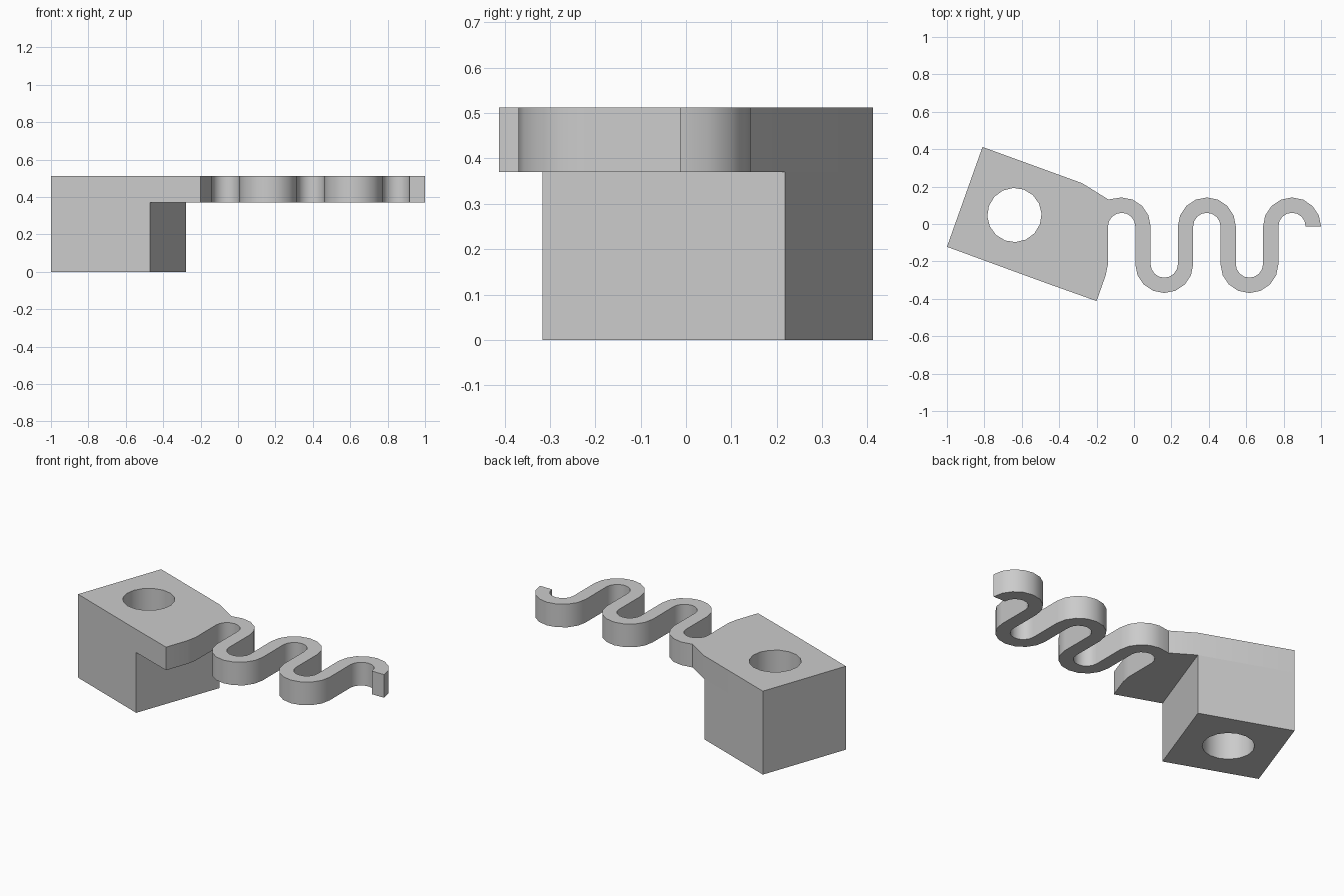
import bpy, bmesh, math
from mathutils import Vector

cube = bpy.data.objects.get("Cube")
if cube:
    bpy.data.objects.remove(cube, do_unlink=True)

TOP, SHELF = 0.512, 0.37          # top of the part, underside of the spring
BEND, HALF = 0.114, 0.041         # bend radius of the spring, half its width
HIGH, LOW = -0.013, -0.214        # centre lines of the upper and lower bends
FIRST, STEPS = -0.066, 8          # first bend centre, segments per half turn

grey = bpy.data.materials.new("plain grey")
grey.use_nodes = True
grey.diffuse_color = (0.6, 0.6, 0.6, 1)
grey.node_tree.nodes["Principled BSDF"].inputs["Base Color"].default_value = grey.diffuse_color


def spring_edge(side):
    """One edge of the spring from left to right; side is +1 upper, -1 lower."""
    points = []
    for i in range(5):
        up = 1 if i % 2 == 0 else -1
        radius = BEND + side * up * HALF
        cx, cy = FIRST + 2 * BEND * i * 0.9987, HIGH if up > 0 else LOW
        for s in range(STEPS + 1):
            a = math.pi * (1 - s / STEPS)
            points.append((cx + radius * math.cos(a), cy + up * radius * math.sin(a)))
    return points


# Outlines seen from above: square block, and the neck running into the spring
block = [(-0.47, -0.316), (-0.277, 0.218), (-0.81, 0.412), (-1.0, -0.122)]
upper = [(-0.137, 0.131)] + spring_edge(1)[STEPS // 2:]
lower = [(-0.2, -0.412), (-0.151, -0.273), (-0.139, LOW)] + spring_edge(-1)

bm = bmesh.new()
block_verts = [bm.verts.new((x, y, TOP)) for x, y in block]
arm_points = upper + lower[::-1]
arm_verts = block_verts[1::-1][:1] + [bm.verts.new((x, y, TOP)) for x, y in arm_points] + block_verts[:1]
block_face = bm.faces.new(block_verts)
arm_face = bm.faces.new(arm_verts)


def extrude_down(faces, depth, keep):
    out = bmesh.ops.extrude_face_region(bm, geom=faces, use_keep_orig=keep)["geom"]
    verts = [g for g in out if isinstance(g, bmesh.types.BMVert)]
    bmesh.ops.translate(bm, verts=verts, vec=(0, 0, -depth))
    return [g for g in out if isinstance(g, bmesh.types.BMFace)]


# Both outlines go down to the shelf, then the block alone to the ground
shelf_faces = extrude_down([block_face, arm_face], TOP - SHELF, True)
block_bottom = min(shelf_faces, key=lambda f: len(f.verts))
under = [f for f in bm.faces if len(f.verts) == 4 and all(v.co.z < SHELF + 0.001 for v in f.verts)]
extrude_down(under or [block_bottom], SHELF, False)
bmesh.ops.recalc_face_normals(bm, faces=bm.faces)
bmesh.ops.dissolve_limit(bm, angle_limit=math.radians(0.5), verts=bm.verts, edges=bm.edges)

mesh = bpy.data.meshes.new("block_with_spring")
bm.to_mesh(mesh)
bm.free()
mesh.materials.append(grey)
body = bpy.data.objects.new("block_with_spring", mesh)
bpy.context.collection.objects.link(body)

# Round hole through the block
centre = sum((Vector(p) for p in block), Vector((0, 0))) / 4
bpy.ops.mesh.primitive_cylinder_add(vertices=16, radius=0.145, depth=2,
                                    location=(centre.x, centre.y, 0),
                                    rotation=(0, 0, math.radians(-20)))
cutter = bpy.context.object
cutter.name = "hole_cutter"
cutter.data.materials.append(grey)
cut = body.modifiers.new("hole", 'BOOLEAN')
cut.operation, cut.solver, cut.object = 'DIFFERENCE', 'EXACT', cutter
bpy.ops.object.select_all(action='DESELECT')
body.select_set(True)
bpy.context.view_layer.objects.active = body
bpy.ops.object.modifier_apply(modifier=cut.name)
bpy.data.objects.remove(cutter, do_unlink=True)
bpy.ops.object.shade_smooth_by_angle(angle=math.radians(30))
